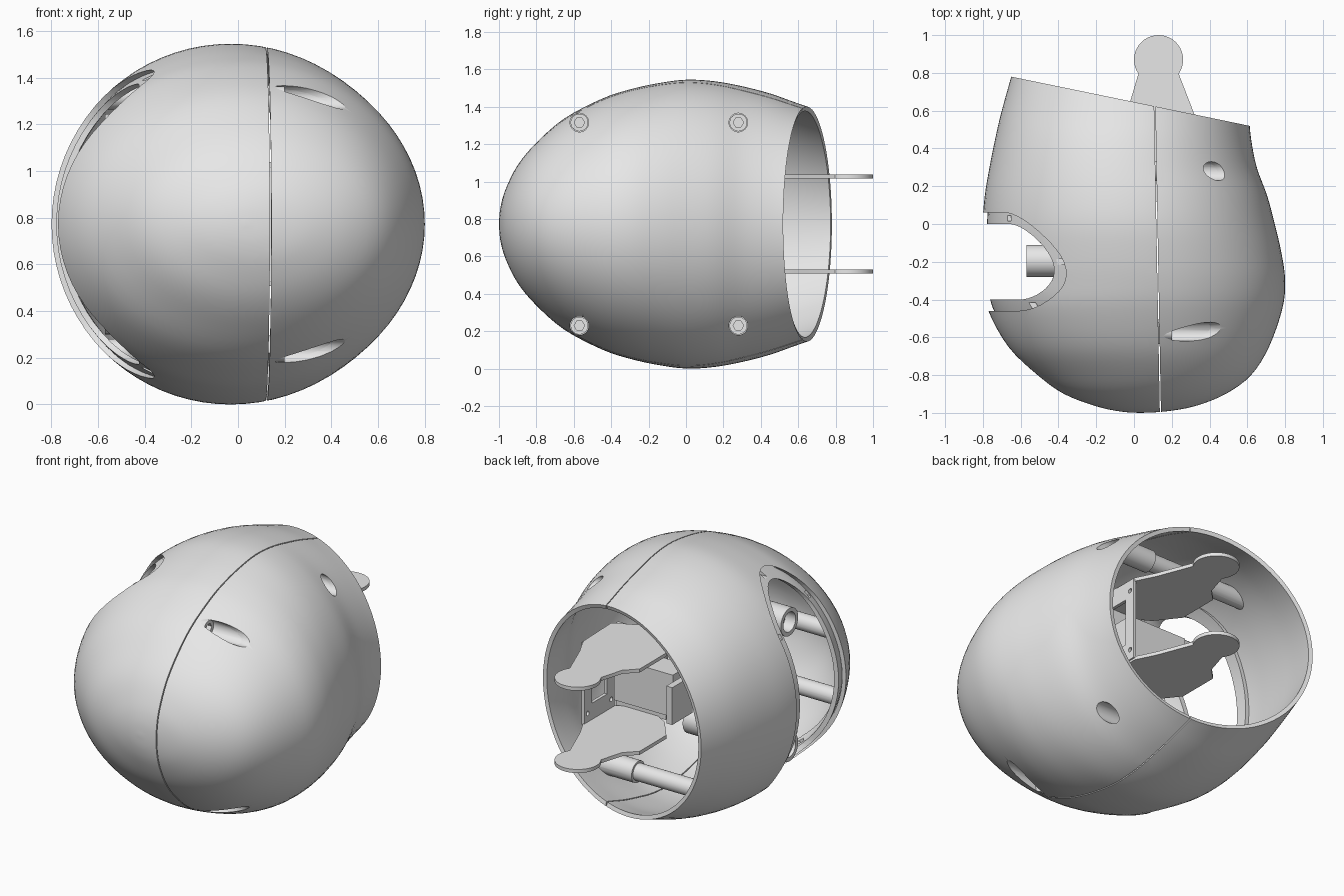
import bpy, bmesh, math
from mathutils import Matrix, Vector

if "Cube" in bpy.data.objects:
    bpy.data.objects.remove(bpy.data.objects["Cube"], do_unlink=True)

grey = bpy.data.materials.new("plain_grey")
grey.use_nodes = True
grey.diffuse_color = (0.8, 0.8, 0.8, 1)
grey.node_tree.nodes["Principled BSDF"].inputs["Base Color"].default_value = (0.8, 0.8, 0.8, 1)

ZC = 0.7725      # height of the mirror plane
parts = []


def make(name, bm, part=True):
    bmesh.ops.recalc_face_normals(bm, faces=bm.faces)
    mesh = bpy.data.meshes.new(name)
    bm.to_mesh(mesh)
    bm.free()
    obj = bpy.data.objects.new(name, mesh)
    bpy.context.scene.collection.objects.link(obj)
    obj.hide_render = not part
    if part:
        parts.append(obj)
    return obj


def bake(obj):
    bpy.context.view_layer.update()
    deps = bpy.context.evaluated_depsgraph_get()
    mesh = bpy.data.meshes.new_from_object(obj.evaluated_get(deps))
    obj.modifiers.clear()
    obj.data = mesh


def carve(obj, cutter, op="DIFFERENCE", keep=False):
    mod = obj.modifiers.new("carve", "BOOLEAN")
    mod.operation, mod.solver, mod.object = op, "EXACT", cutter
    bake(obj)
    if not keep:
        bpy.data.objects.remove(cutter, do_unlink=True)


def rod(name, x0, x1, y, z, r, sides=32, part=True):
    bm = bmesh.new()
    place = Matrix.Translation(((x0 + x1) / 2, y, z)) @ Matrix.Rotation(math.pi / 2, 4, "Y")
    bmesh.ops.create_cone(bm, cap_ends=True, segments=sides, radius1=r, radius2=r,
                          depth=x1 - x0, matrix=place)
    return make(name, bm, part)


def box(name, lo, hi, part=True, turn=0.0):
    lo, hi = Vector(lo), Vector(hi)
    bm = bmesh.new()
    place = (Matrix.Translation((lo + hi) / 2) @ Matrix.Rotation(turn, 4, "Z")
             @ Matrix.Diagonal((*(hi - lo), 1)))
    bmesh.ops.create_cube(bm, size=1, matrix=place)
    return make(name, bm, part)


def prism(name, points, push, part=True):
    bm = bmesh.new()
    face = bm.faces.new([bm.verts.new(p) for p in points])
    out = bmesh.ops.extrude_face_region(bm, geom=[face])["geom"]
    bmesh.ops.translate(bm, vec=push, verts=[v for v in out if isinstance(v, bmesh.types.BMVert)])
    return make(name, bm, part)


def stadium(name, r, half):
    pts = []
    for side in (1, -1):
        for i in range(25):
            a = math.pi * i / 24
            pts.append((-1, -0.2 + side * r * math.cos(a),
                        ZC + side * (half - r + r * math.sin(a))))
    return prism(name, pts, (0.9, 0, 0), False)


# Body stations: y, left edge x, right edge x, half height
STATIONS = [
    (-1, .03, .03, 0), (-.993, -.07, .16, .085), (-.965, -.2, .32, .185),
    (-.9, -.37, .485, .315), (-.8, -.51, .62, .435), (-.65, -.665, .715, .565),
    (-.45, -.775, .785, .67), (-.3, -.797, .8, .72), (-.15, -.803, .78, .753),
    (0, -.802, .745, .772), (.15, -.79, .705, .764), (.3, -.765, .65, .737),
    (.45, -.735, .62, .698), (.6, -.7, .607, .645), (.85, -.63, .59, .56)]


def station(t):
    last = len(STATIONS) - 1
    i = min(int(t), last - 1)
    u = t - i
    a, b, c, d = (STATIONS[min(max(i + k, 0), last)] for k in (-1, 0, 1, 2))
    return [q + .5 * u * (r - p + u * (2*p - 5*q + 4*r - s + u * (3*(q - r) + s - p)))
            for p, q, r, s in zip(a, b, c, d)]


def body(inset, closed):
    bm = bmesh.new()
    f = 1 - inset / 0.78
    sides, steps = 80, 4
    rings = []
    for j in range(1, (len(STATIONS) - 1) * steps + 1):
        y, x0, x1, h = station(j / steps)
        y = y * f if y < 0 else y
        ring = []
        for i in range(sides):
            a = math.tau * i / sides
            ring.append(bm.verts.new(((x0 + x1) / 2 + f * (x1 - x0) / 2 * math.cos(a), y,
                                      ZC + f * h * math.sin(a))))
        rings.append(ring)
    pole = bm.verts.new((0.03, -f, ZC))
    for i in range(sides):
        k = (i + 1) % sides
        bm.faces.new((pole, rings[0][i], rings[0][k]))
        for p, q in zip(rings, rings[1:]):
            bm.faces.new((p[i], q[i], q[k], p[k]))
    if closed:
        bm.faces.new(rings[-1])
    return bm


# Outer shell with slanted rear rim, seam and side opening
bm = body(0, False)
bmesh.ops.bisect_plane(bm, geom=bm.verts[:] + bm.edges[:] + bm.faces[:],
                       plane_co=(-.65, .78, 0), plane_no=(.26, 1.26, 0), clear_outer=True)
shell = make("outer_shell", bm)
wall = shell.modifiers.new("wall", "SOLIDIFY")
wall.thickness, wall.offset = 0.025, -1
bake(shell)
carve(shell, stadium("opening_cutter", .26, .66))
carve(shell, box("seam_cutter", (.122, -1.7, -1), (.128, 1.3, 3), False, .0185))

# Recessed ledge round the side opening
ledge = make("opening_ledge", body(.024, True))
carve(ledge, make("ledge_hollow", body(.05, True), False))
carve(ledge, stadium("ledge_limit", .28, .68), "INTERSECT")
carve(ledge, stadium("ledge_hole", .2, .6))
for side in (1, -1):
    for y, dz in ((.03, .4), (-.43, .46), (-.2, .63)):
        z = ZC + side * dz
        carve(ledge, box("notch", (-1, y - .015, z - .015), (-.1, y + .015, z + .015), False))

# Screw bosses, matching rods and socket screws
core = make("core_helper", body(.012, True), False)
for y in (-.57, .28):
    for side in (1, -1):
        z = ZC + side * .543
        boss = rod("screw_boss", .13, .9, y, z, .066)
        carve(boss, core, "INTERSECT", True)
        pillar = rod("screw_pillar", -.9, .13, y, z, .052)
        carve(pillar, core, "INTERSECT", True)
        for target in (boss, shell):
            carve(target, rod("bore", .15, 1, y, z, .05, part=False))
        head = rod("screw_head", .14, .2, y, z, .047)
        carve(head, rod("socket", .165, .3, y, z, .028, 6, False))

# Tubes and thin rods behind the side opening
for side in (1, -1):
    z = ZC + side * .387
    tube = rod("inner_tube", -.57, .1, -.195, z, .085)
    carve(tube, rod("tube_bore", -.7, -.5, -.195, z, .06, part=False))
    carve(tube, rod("tube_socket", -.7, -.46, -.195, z, .035, 6, False))
    thin = rod("thin_rod", -.9, .1, -.57, ZC + side * .2, .05)
    carve(thin, core, "INTERSECT", True)
bpy.data.objects.remove(core, do_unlink=True)

# Pair of rear hinge tabs
outline = [(-.02, .65), (-.09, .58), (-.09, .32), (.02, .18), (.2, .08),
           (.39, .17), (.38, .46), (.32, .58)]
for i in range(29):
    a = math.radians(-35 + 250 * i / 28)
    outline.append((.13 + .13 * math.cos(a), .87 + .13 * math.sin(a)))
for side in (1, -1):
    z = ZC + side * .254
    prism("hinge_tab", [(x, y, z - .011) for x, y in outline], (0, 0, .022))

# Bracket between the tabs
frame = box("bracket_frame", (.37, .17, .52), (.39, .46, 1.03))
carve(frame, box("window", (.3, .24, .63), (.5, .39, .92), False))
for y in (.2, .43):
    for side in (1, -1):
        carve(frame, rod("pin_hole", .3, .5, y, ZC + side * .19, .014, 16, False))
box("bracket_wall", (.04, .12, .52), (.38, .14, 1.03))
box("motor_body", (-.12, .14, .64), (.28, .3, .9))
box("motor_flange", (-.2, .22, .66), (-.16, .42, .89))

# Finish: one colour, smooth curves with crisp edges
for obj in parts:
    obj.data.materials.clear()
    obj.data.materials.append(grey)
    for poly in obj.data.polygons:
        poly.material_index = 0
    obj.data.shade_smooth()
    obj.data.set_sharp_from_angle(angle=math.radians(30))
